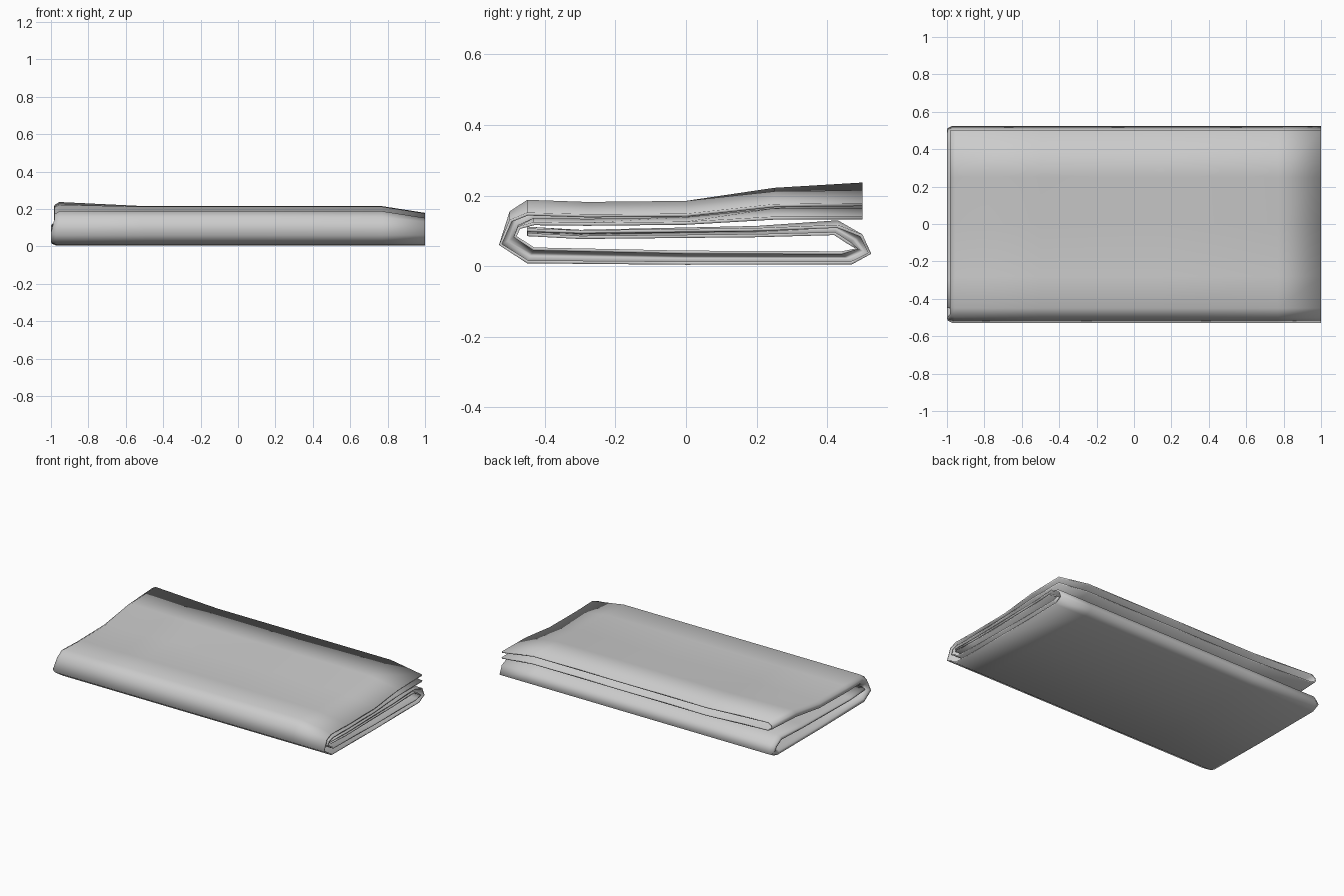
import bpy
import bmesh

# Remove the default cube only
cube = bpy.data.objects.get("Cube")
if cube:
    bpy.data.objects.remove(cube, do_unlink=True)


def make_material(name, colour):
    material = bpy.data.materials.new(name)
    material.use_nodes = True
    material.diffuse_color = colour
    material.node_tree.nodes["Principled BSDF"].inputs["Base Color"].default_value = colour
    return material


# Side profiles (y, z) of the two cloth layers, from the open top flap,
# round the front fold, along the bottom, round the back fold to the tucked end
outer_profile = [
    (.5, .215), (.25, .212), (0, .185), (-.28, .182), (-.45, .188),
    (-.5, .155), (-.53, .06), (-.45, .008), (0, .004), (.47, .005),
    (.525, .035), (.5, .09), (.43, .13), (.2, .114), (-.3, .103), (-.45, .112)]
inner_profile = [
    (.5, .155), (.25, .155), (0, .13), (-.28, .125), (-.43, .128),
    (-.47, .11), (-.48, .085), (-.43, .053), (0, .044), (.44, .042),
    (.48, .05), (.46, .062), (.42, .088), (.2, .082), (-.3, .077), (-.45, .085)]

TOP_FLAP_ROWS = 6
FLAP_LIFT = {0: .022, 1: .01}
OPEN_END = 1.0


def fold_end(row):
    """The folded side edge sits slightly further out on the lower layers."""
    return -.98 if row < TOP_FLAP_ROWS else -.995


def cloth_point(row, x, blend):
    """Point on the cloth: blend 0 is the outer layer, 1 the inner layer."""
    (y0, z0), (y1, z1) = outer_profile[row], inner_profile[row]
    y = y0 + (y1 - y0) * blend
    z = z0 + (z1 - z0) * blend
    # Back corner of the flap curls up towards the folded side
    if x < -.6:
        z += FLAP_LIFT.get(row, 0)
    # Upper layers sag at the open side
    if x > .9:
        z -= .036 * max(0, min(1, (z - .1) / .085))
    return x, y, z


def column_layout(row):
    """Stations across the width: outer layer, side fold, then inner layer."""
    end = fold_end(row)
    flat = [OPEN_END, .77, .15, -.5, end + .025]
    outward = [(x, 0) for x in flat]
    fold = [(end, .25), (end - .005, .5), (end, .75)]
    return outward + fold + [(x, 1) for x in reversed(flat)]


def build_cloth(name, material):
    bm = bmesh.new()
    grid = []
    for row in range(len(outer_profile)):
        grid.append([bm.verts.new(cloth_point(row, x, blend))
                     for x, blend in column_layout(row)])
    for near, far in zip(grid, grid[1:]):
        for col in range(len(near) - 1):
            bm.faces.new((near[col], near[col + 1], far[col + 1], far[col]))
    mesh = bpy.data.meshes.new(name)
    bm.to_mesh(mesh)
    bm.free()
    mesh.materials.append(material)
    mesh.shade_smooth()
    cloth = bpy.data.objects.new(name, mesh)
    bpy.context.collection.objects.link(cloth)
    # Cloth thickness grows inwards from the visible surface
    thickness = cloth.modifiers.new("Thickness", "SOLIDIFY")
    thickness.thickness = .009
    thickness.offset = -1
    return cloth


fabric = make_material("pale grey fabric", (.6, .6, .6, 1))
build_cloth("folded_cloth", fabric)
